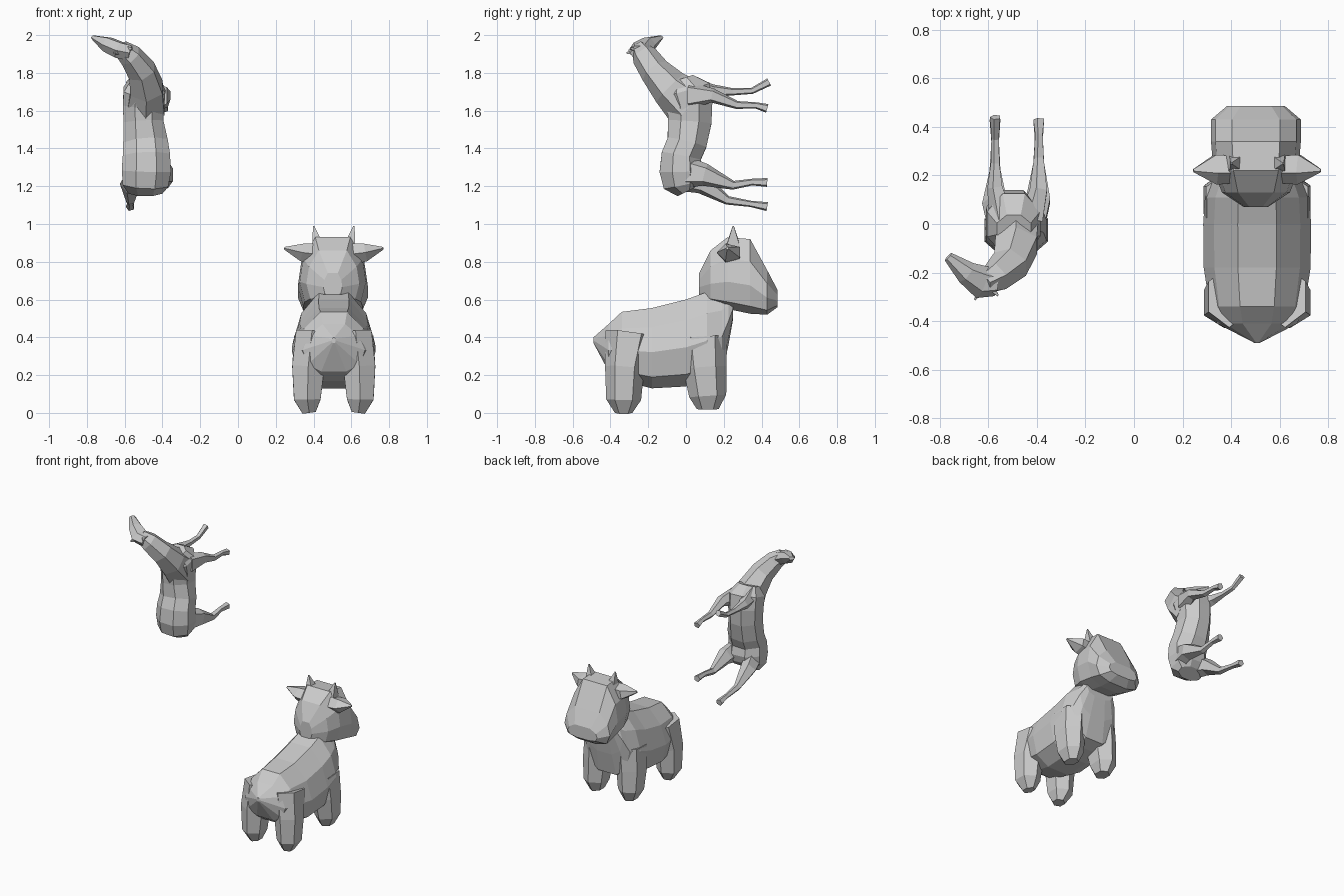
import bpy, bmesh, math
from mathutils import Vector


def loft(name, rings):
    """Skin matching rings of points, closing both ends."""
    bm = bmesh.new()
    loops = [[bm.verts.new(p) for p in r] for r in rings]
    n = len(loops[0])
    for a, b in zip(loops, loops[1:]):
        for i in range(n):
            j = (i + 1) % n
            bm.faces.new((a[i], a[j], b[j], b[i]))
    bm.faces.new(loops[0][::-1])
    bm.faces.new(loops[-1])
    bmesh.ops.recalc_face_normals(bm, faces=bm.faces)
    me = bpy.data.meshes.new(name)
    bm.to_mesh(me)
    bm.free()
    ob = bpy.data.objects.new(name, me)
    bpy.context.collection.objects.link(ob)
    return ob


def tube(name, pts, n=6, ref=(1, 0, 0)):
    """Low-poly tube; each point is x, y, z, radius along ref, other radius."""
    c = [Vector(p[:3]) for p in pts]
    rings = []
    for i, p in enumerate(pts):
        t = (c[min(i + 1, len(c) - 1)] - c[max(i - 1, 0)]).normalized()
        u = Vector(ref)
        u = (u - t * u.dot(t)).normalized()
        v = t.cross(u)
        k = 1 / math.cos(math.pi / n)
        ring = []
        for s in range(n):
            a = 2 * math.pi * (s + 0.5) / n
            ring.append(c[i] + u * math.cos(a) * p[3] * k + v * math.sin(a) * p[4] * k)
        rings.append(ring)
    return loft(name, rings)


def sections(name, cx, half, secs):
    """Symmetric half profile (width, height 0-1) swept along y: y, z low, z high, half width."""
    prof = half + [(-w, h) for w, h in reversed(half)]
    return loft(name, [[(cx + w * hw, y, lo + h * (hi - lo)) for w, h in prof]
                       for y, lo, hi, hw in secs])


# ---- Standing cow ----
CX = 0.507
sections("cow_body", CX, [(0.4, 0), (0.85, 0.14), (1, 0.45), (0.8, 0.76), (0.36, 1)], [
    (-0.49, 0.37, 0.40, 0.01),
    (-0.41, 0.22, 0.47, 0.165),
    (-0.34, 0.17, 0.535, 0.195),
    (-0.18, 0.13, 0.555, 0.22),
    (0.00, 0.14, 0.60, 0.222),
    (0.11, 0.17, 0.64, 0.215),
    (0.19, 0.20, 0.65, 0.18),
    (0.225, 0.36, 0.64, 0.15),
    (0.25, 0.50, 0.62, 0.11)])

sections("cow_head", CX - 0.005, [(0.4, 0), (0.85, 0.1), (1, 0.38), (0.9, 0.7), (0.53, 1)], [
    (0.07, 0.62, 0.74, 0.05),
    (0.13, 0.575, 0.86, 0.14),
    (0.22, 0.55, 0.93, 0.175),
    (0.34, 0.525, 0.92, 0.185),
    (0.43, 0.52, 0.755, 0.185),
    (0.485, 0.56, 0.65, 0.12)])

for s, side in ((-1, "left"), (1, "right")):
    tube("cow_ear_" + side, [
        (CX + s * 0.09, 0.23, 0.84, 0.05, 0.05),
        (CX + s * 0.17, 0.23, 0.85, 0.055, 0.04),
        (CX + s * 0.262, 0.22, 0.872, 0.006, 0.006)], 5, (0, 1, 0))
    tube("cow_horn_" + side, [
        (CX + s * 0.085, 0.25, 0.89, 0.03, 0.035),
        (CX + s * 0.107, 0.25, 0.99, 0.003, 0.003)], 4)
    tube("cow_front_leg_" + side, [
        (CX + s * 0.125, 0.09, 0.40, 0.085, 0.11),
        (CX + s * 0.135, 0.10, 0.24, 0.085, 0.10),
        (CX + s * 0.14, 0.115, 0.09, 0.072, 0.085),
        (CX + s * 0.135, 0.115, 0.02, 0.04, 0.05)])
    tube("cow_hind_leg_" + side, [
        (CX + s * 0.115, -0.30, 0.42, 0.085, 0.11),
        (CX + s * 0.135, -0.325, 0.24, 0.085, 0.09),
        (CX + s * 0.14, -0.33, 0.07, 0.07, 0.08),
        (CX + s * 0.13, -0.33, 0.0, 0.035, 0.04)])

# ---- Slender hoofed animal, body upright and legs pointing back ----
tube("deer_body", [
    (-0.49, 0.00, 1.17, 0.09, 0.05),
    (-0.49, -0.02, 1.21, 0.12, 0.10),
    (-0.485, -0.025, 1.28, 0.13, 0.115),
    (-0.485, -0.025, 1.36, 0.125, 0.105),
    (-0.49, 0.005, 1.43, 0.118, 0.105),
    (-0.50, 0.02, 1.54, 0.105, 0.115),
    (-0.50, 0.02, 1.63, 0.11, 0.12),
    (-0.495, 0.00, 1.71, 0.11, 0.13),
    (-0.495, -0.02, 1.77, 0.07, 0.06)], 8)

tube("deer_neck", [
    (-0.49, 0.02, 1.63, 0.10, 0.12),
    (-0.485, -0.085, 1.72, 0.085, 0.09),
    (-0.51, -0.165, 1.81, 0.07, 0.07),
    (-0.57, -0.22, 1.89, 0.055, 0.06),
    (-0.62, -0.245, 1.93, 0.04, 0.04)])

tube("deer_head", [
    (-0.57, -0.245, 1.905, 0.04, 0.045),
    (-0.625, -0.24, 1.92, 0.042, 0.06),
    (-0.69, -0.20, 1.95, 0.038, 0.042),
    (-0.765, -0.135, 1.988, 0.01, 0.018)], 6, (0, 0, 1))

# Ears folded against the back of the head
for x, y, z in ((-0.655, -0.312, 1.905), (-0.56, -0.295, 1.93)):
    tube("deer_ear", [(-0.61, -0.235, 1.92, 0.03, 0.02), (x, y, z, 0.004, 0.004)],
         4, (0, 0, 1))

# Legs: side x, then y, z, radius along the limb
legs = {
    "deer_front_leg_near": (-0.39, [(0.02, 1.68, 0.06), (0.14, 1.68, 0.032), (0.27, 1.63, 0.018),
                                    (0.37, 1.628, 0.014), (0.43, 1.612, 0.02)]),
    "deer_front_leg_far": (-0.57, [(0.02, 1.71, 0.06), (0.15, 1.705, 0.028), (0.25, 1.70, 0.016),
                                   (0.35, 1.705, 0.014), (0.44, 1.752, 0.018)]),
    "deer_hind_leg_near": (-0.39, [(-0.04, 1.28, 0.08), (0.10, 1.26, 0.05), (0.25, 1.205, 0.02),
                                   (0.35, 1.222, 0.015), (0.43, 1.22, 0.02)]),
    "deer_hind_leg_far": (-0.57, [(-0.04, 1.26, 0.075), (0.09, 1.21, 0.045), (0.22, 1.125, 0.02),
                                  (0.34, 1.107, 0.014), (0.43, 1.092, 0.02)]),
}
for name, (x, pts) in legs.items():
    inward = 0.03 if x < -0.49 else -0.03
    tube(name, [(x + (inward if i == 0 else 0), y, z, min(r, 0.045), r)
                for i, (y, z, r) in enumerate(pts)], 5)
